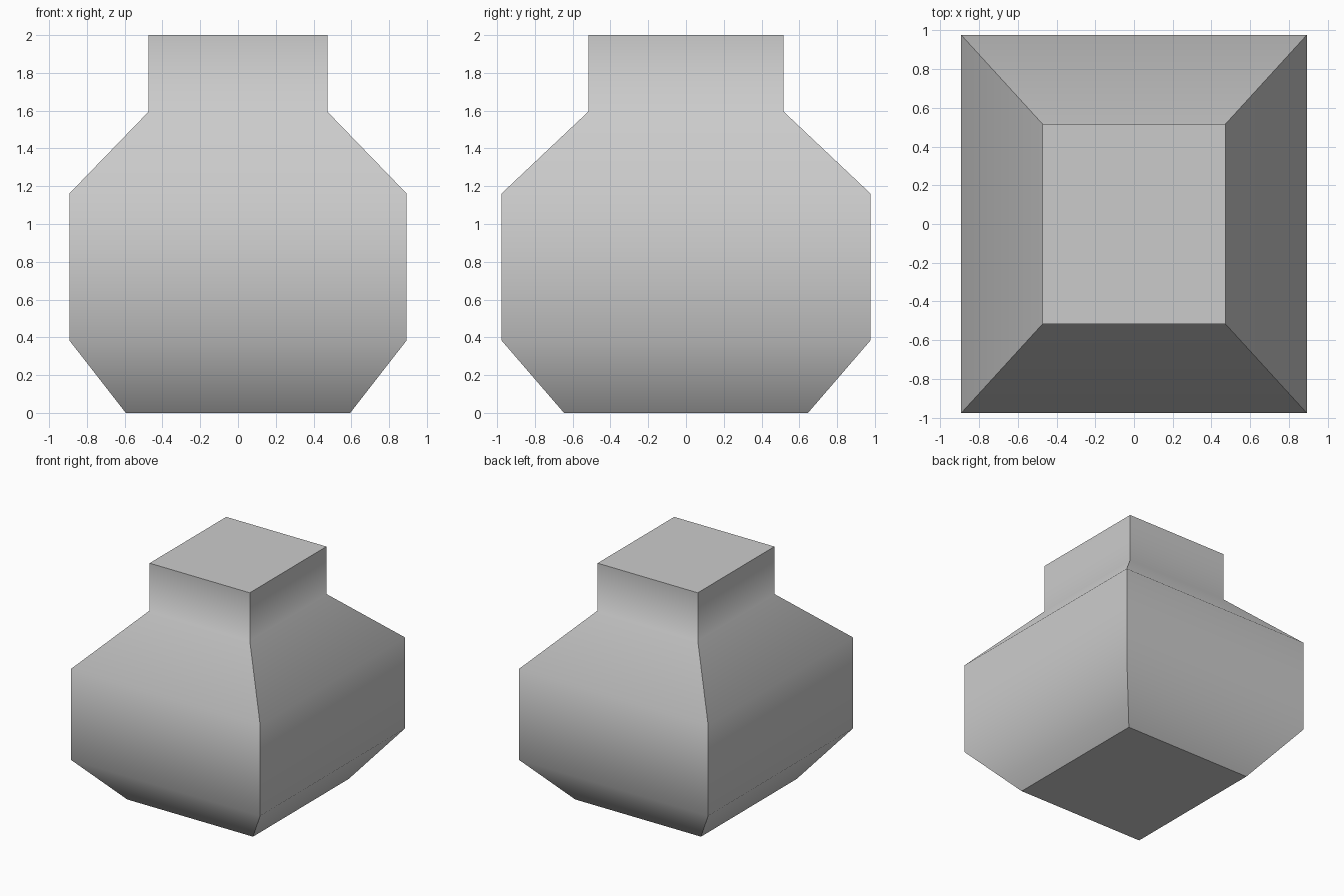
import bpy, bmesh

if "Cube" in bpy.data.objects:
    bpy.data.objects.remove(bpy.data.objects["Cube"])

# Profile levels: height, half width (x), half depth (y)
levels = [
    (0.0, 0.594, 0.646),
    (0.384, 0.893, 0.977),
    (1.161, 0.893, 0.977),
    (1.595, 0.473, 0.517),
    (2.0, 0.473, 0.517),
]

bm = bmesh.new()

# Rectangular ring at every level
rings = [[bm.verts.new((sx * hx, sy * hy, z))
          for sx, sy in ((-1, -1), (1, -1), (1, 1), (-1, 1))]
         for z, hx, hy in levels]

# Side walls, smooth up the profile
for low, high in zip(rings, rings[1:]):
    for i in range(4):
        j = (i + 1) % 4
        bm.faces.new((low[i], low[j], high[j], high[i])).smooth = True

# Flat base and top
caps = [bm.faces.new(rings[0][::-1]), bm.faces.new(rings[-1])]

# Crisp corners and cap rims
for edge in bm.edges:
    a, b = edge.verts
    if abs(a.co.z - b.co.z) > 0.01 or any(f in caps for f in edge.link_faces):
        edge.smooth = False

bm.normal_update()
mesh = bpy.data.meshes.new("square_jar")
bm.to_mesh(mesh)
bm.free()
jar = bpy.data.objects.new("square_jar", mesh)
bpy.context.collection.objects.link(jar)
